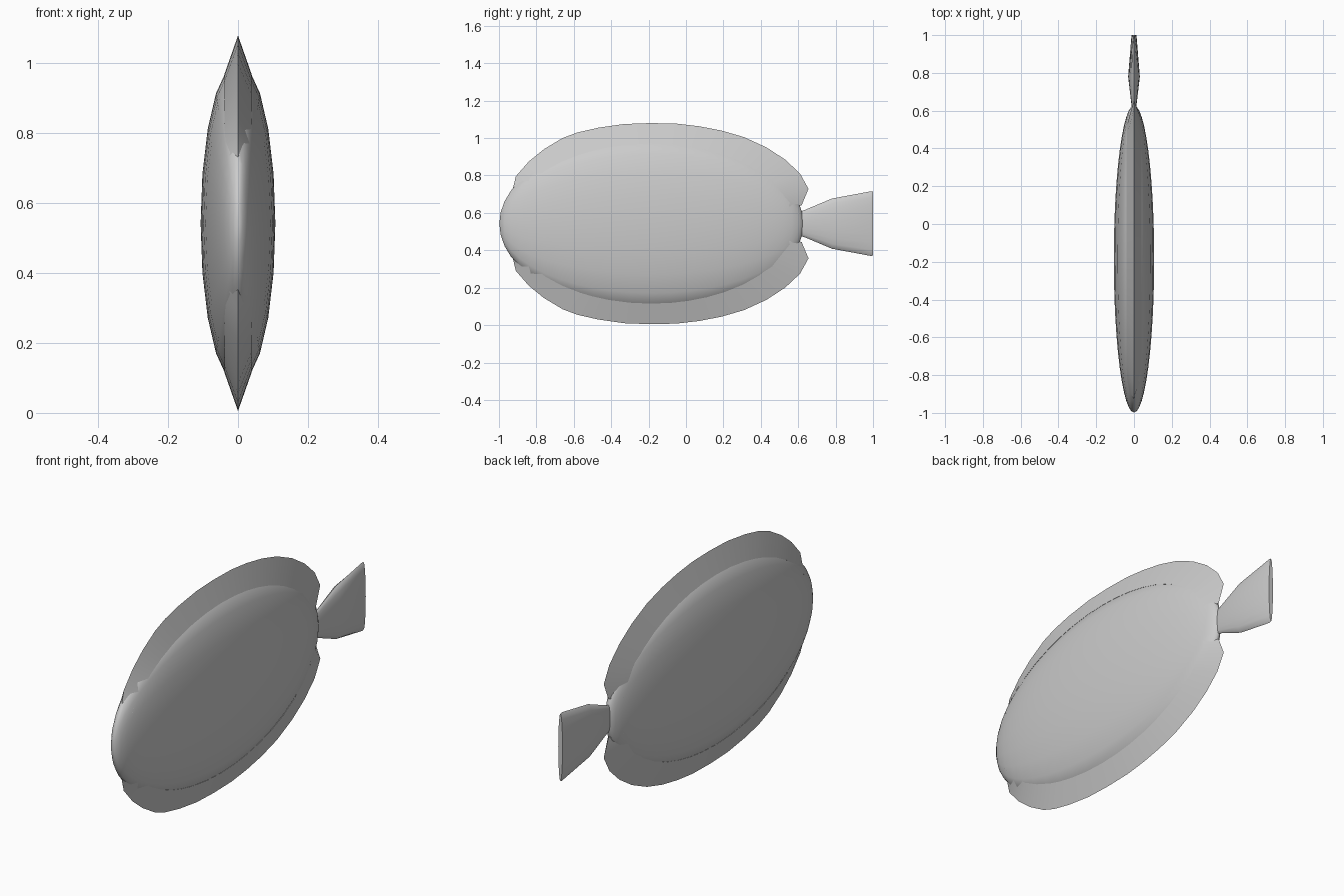
import bpy, bmesh, math
from mathutils import Matrix

if "Cube" in bpy.data.objects:
    bpy.data.objects.remove(bpy.data.objects["Cube"])

CY, CZ = -0.185, 0.5425          # body centre
AX, AY, AZ = 0.107, 0.813, 0.46  # body half sizes


def finish(bm, name, angle=40):
    bmesh.ops.recalc_face_normals(bm, faces=bm.faces)
    me = bpy.data.meshes.new(name)
    bm.to_mesh(me)
    bm.free()
    ob = bpy.data.objects.new(name, me)
    bpy.context.collection.objects.link(ob)
    bpy.ops.object.select_all(action='DESELECT')
    bpy.context.view_layer.objects.active = ob
    ob.select_set(True)
    bpy.ops.object.shade_smooth_by_angle(angle=math.radians(angle))
    return ob


# Body: flattened ellipsoid with its poles at nose and tail
bm = bmesh.new()
bmesh.ops.create_uvsphere(bm, u_segments=20, v_segments=24, radius=1)
bmesh.ops.transform(bm, verts=bm.verts, matrix=Matrix.Translation((0, CY, CZ))
                    @ Matrix.Diagonal((AX, AY, AZ, 1))
                    @ Matrix.Rotation(math.pi / 2, 4, 'X'))
finish(bm, "body")

# Fins: knife-edged wedges following the body outline
RIM = [(-0.945, 0.695), (-0.93, 0.71), (-0.91, 0.795), (-0.84, 0.875),
       (-0.76, 0.94), (-0.66, 1.0), (-0.58, 1.03), (-0.47, 1.055),
       (-0.33, 1.075), (-0.19, 1.08), (-0.05, 1.077), (0.07, 1.063),
       (0.19, 1.04), (0.31, 1.005), (0.43, 0.95), (0.53, 0.885),
       (0.61, 0.81), (0.655, 0.728), (0.618, 0.64)]


def fin(name, sign):
    bm = bmesh.new()
    rows = []
    for y, z in RIM:
        dy, dz = (y - CY) / AY, (z - CZ) / AZ
        k = 0.93 / math.hypot(dy, dz)
        iy, iz = CY + dy * k * AY, dz * k * AZ
        t = 0.98 * AX * math.sqrt(1 - 0.93 ** 2)
        rows.append([bm.verts.new((-t, iy, CZ + sign * iz)),
                     bm.verts.new((0, y, CZ + sign * (z - CZ))),
                     bm.verts.new((t, iy, CZ + sign * iz))])
    for a, b in zip(rows, rows[1:]):
        for i in range(3):
            j = (i + 1) % 3
            bm.faces.new((a[i], a[j], b[j], b[i]))
    bm.faces.new(rows[0])
    bm.faces.new(rows[-1])
    return finish(bm, name, 30)


fin("top_fin", 1)
fin("bottom_fin", -1)

# Tail: lofted flat ellipses (y, half thickness, half height)
bm = bmesh.new()
N = 20
rings = []
for y, hx, hz in [(0.58, 0.008, 0.055), (0.635, 0.014, 0.073),
                  (0.78, 0.031, 0.134), (0.99, 0.014, 0.173),
                  (1.0, 0.012, 0.17)]:
    rings.append([bm.verts.new((hx * math.cos(2 * math.pi * i / N), y,
                                CZ + hz * math.sin(2 * math.pi * i / N)))
                  for i in range(N)])
for a, b in zip(rings, rings[1:]):
    for i in range(N):
        j = (i + 1) % N
        bm.faces.new((a[i], a[j], b[j], b[i]))
bm.faces.new(rings[0])
bm.faces.new(rings[-1])
finish(bm, "tail_fin")
